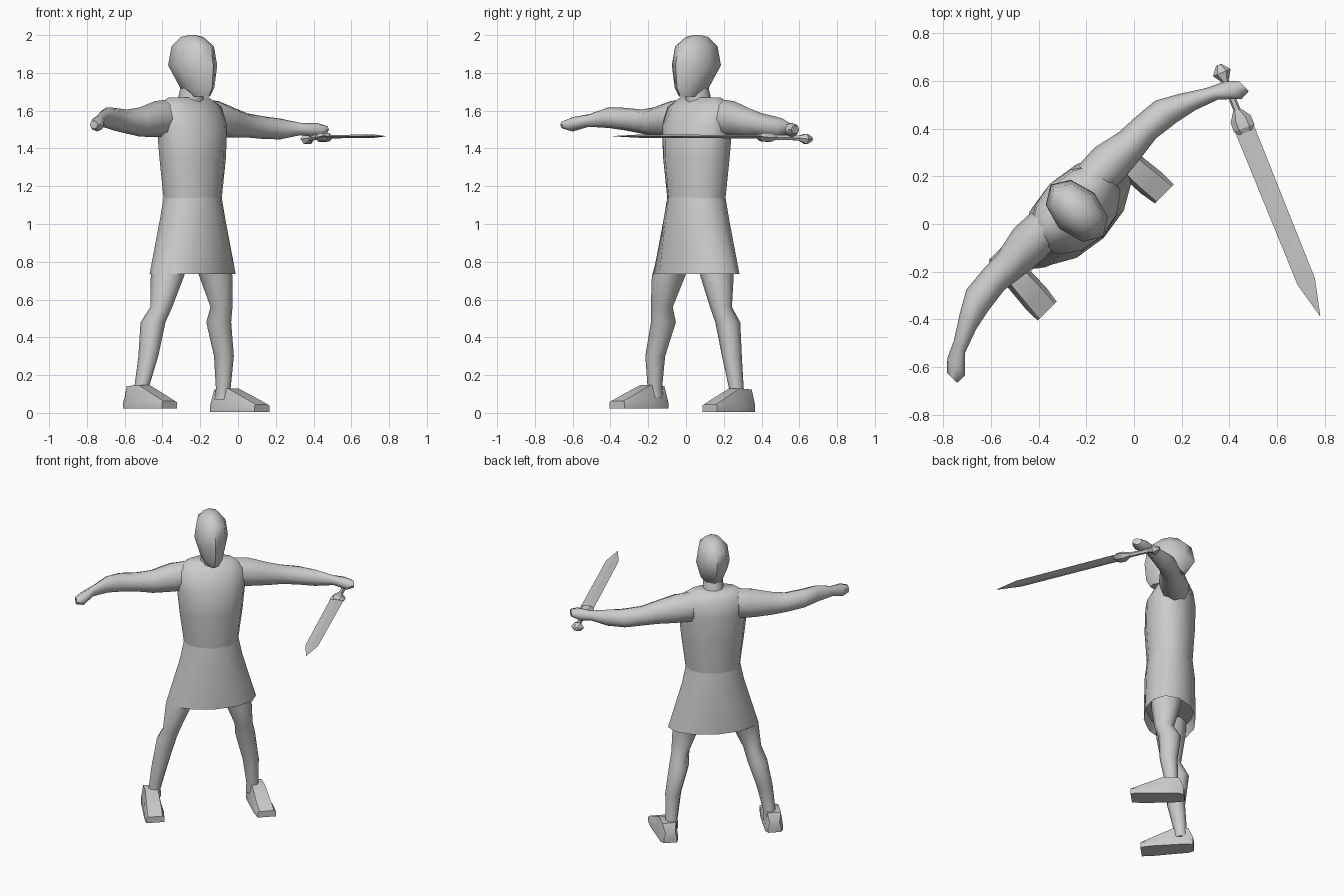
import bpy, bmesh, math
from mathutils import Vector

if "Cube" in bpy.data.objects:
    bpy.data.objects.remove(bpy.data.objects["Cube"])

grey = bpy.data.materials.new("plain_grey")
grey.diffuse_color = (0.6, 0.6, 0.6, 1)
grey.use_nodes = True
grey.node_tree.nodes["Principled BSDF"].inputs["Base Color"].default_value = grey.diffuse_color

BODY_LOC, BODY_TURN = (-0.24, 0.055, 0), math.radians(45)


def loft(name, rings, axis="Z", sides=8, loc=BODY_LOC, turn=BODY_TURN, phase=0.0, angle=50):
    """Skin a closed tube through rings of (x, y, z, half size a, half size b)."""
    bm = bmesh.new()
    loops = []
    for x, y, z, a, b in rings:
        loop = []
        for i in range(sides):
            t = 2 * math.pi * (i + phase) / sides
            p, q = a * math.cos(t), b * math.sin(t)
            off = Vector((p, q, 0)) if axis == "Z" else Vector((0, p, q))
            loop.append(bm.verts.new(Vector((x, y, z)) + off))
        loops.append(loop)
    for lo, hi in zip(loops, loops[1:]):
        for i in range(sides):
            j = (i + 1) % sides
            bm.faces.new((lo[i], lo[j], hi[j], hi[i]))
    bm.faces.new(loops[0][::-1])
    bm.faces.new(loops[-1])
    bmesh.ops.recalc_face_normals(bm, faces=bm.faces)
    me = bpy.data.meshes.new(name)
    bm.to_mesh(me)
    bm.free()
    ob = bpy.data.objects.new(name, me)
    bpy.context.collection.objects.link(ob)
    me.materials.append(grey)
    ob.location, ob.rotation_euler = loc, (0, 0, turn)
    bpy.ops.object.select_all(action="DESELECT")
    ob.select_set(True)
    bpy.context.view_layer.objects.active = ob
    bpy.ops.object.shade_smooth_by_angle(angle=math.radians(angle))
    return ob


# Head and neck
loft("head", [(0, -.06, 1.675, .04, .06), (0, -.035, 1.72, .07, .11), (0, 0, 1.84, .105, .155),
              (0, 0, 1.94, .09, .135), (0, .005, 1.99, .05, .07), (0, .005, 2.0, .015, .02)])
loft("neck", [(0, .02, 1.6, .08, .08), (0, .015, 1.665, .065, .07), (0, 0, 1.73, .06, .065)])

# Tunic: upper body and flared skirt with a hollow hem
loft("torso", [(0, 0, 1.12, .168, .14), (0, 0, 1.35, .198, .155), (0, .005, 1.52, .215, .155),
               (0, .03, 1.62, .215, .115), (0, .03, 1.67, .14, .06)], sides=12)
loft("skirt", [(0, 0, 1.15, .168, .14), (0, 0, 1.02, .195, .155), (0, 0, .735, .28, .16),
               (0, 0, .80, .25, .145)], sides=12)

# Arms: (distance out, y, z, half depth, half height, lift of the free arm)
ARM = [(.14, .045, 1.56, .085, .10, 0), (.24, .045, 1.555, .09, .095, 0),
       (.36, .038, 1.535, .07, .077, .005), (.45, .042, 1.522, .062, .064, .02),
       (.56, .03, 1.51, .064, .06, .045), (.65, -.005, 1.503, .048, .055, .06),
       (.75, -.055, 1.503, .034, .033, .045), (.82, -.105, 1.498, .052, .038, .03),
       (.865, -.125, 1.50, .03, .022, .025)]
loft("sword_arm", [(x, y, z, a, b) for x, y, z, a, b, up in ARM], axis="X")
loft("free_arm", [(-x, y, z + up, a, b) for x, y, z, a, b, up in ARM], axis="X")

# Legs from ankle to hip
loft("left_leg", [(-.352, .04, .08, .045, .045), (-.346, .035, .14, .038, .04), (-.32, .012, .3, .05, .055),
                  (-.272, .025, .48, .062, .07), (-.247, -.012, .56, .056, .06),
                  (-.20, -.01, .72, .085, .09), (-.12, 0, .92, .10, .10)])
loft("right_leg", [(.268, .04, .07, .045, .045), (.264, .035, .13, .038, .04), (.25, .016, .3, .05, .055),
                   (.215, .02, .48, .062, .07), (.20, -.016, .56, .056, .06),
                   (.165, -.01, .72, .085, .09), (.11, 0, .92, .10, .10)])


# Feet: flat-soled shoes built as a loft from heel to toe
def foot(name, heel_x, toe_x, sole):
    bm = bmesh.new()
    loops = []
    for k, y, low, top, z in ((0, .115, .04, .03, .06), (.1, .085, .055, .042, .12),
                              (.35, -.01, .058, .04, .125), (.75, -.14, .062, .045, .07),
                              (1, -.21, .056, .045, .04)):
        x = heel_x + (toe_x - heel_x) * k
        loops.append([bm.verts.new((x + dx, y, sole + dz)) for dx, dz in
                      ((-low, 0), (low, 0), (low, min(z, .035)), (top, z), (-top, z), (-low, min(z, .035)))])
    for lo, hi in zip(loops, loops[1:]):
        for i in range(6):
            bm.faces.new((lo[i], lo[(i + 1) % 6], hi[(i + 1) % 6], hi[i]))
    bm.faces.new(loops[0])
    bm.faces.new(loops[-1])
    bmesh.ops.recalc_face_normals(bm, faces=bm.faces)
    me = bpy.data.meshes.new(name)
    bm.to_mesh(me)
    bm.free()
    me.materials.append(grey)
    ob = bpy.data.objects.new(name, me)
    bpy.context.collection.objects.link(ob)
    ob.location, ob.rotation_euler = BODY_LOC, (0, 0, BODY_TURN)
    bpy.ops.object.select_all(action="DESELECT")
    ob.select_set(True)
    bpy.context.view_layer.objects.active = ob
    bpy.ops.object.shade_smooth_by_angle(angle=math.radians(45))


foot("left_foot", -.365, -.385, .022)
foot("right_foot", .285, .31, .004)

# Sword: lofted along its length from the pommel
sword = dict(axis="X", loc=(.37, .63, 1.45), turn=math.atan2(-1.015, .41), angle=25)
loft("pommel", [(-.04, 0, 0, .012, .012), (-.005, 0, 0, .04, .032), (.035, 0, .005, .014, .014)], sides=6, **sword)
loft("grip", [(.02, 0, .005, .015, .015), (.19, 0, .01, .015, .015)], sides=6, **sword)
loft("guard", [(.165, 0, .01, .018, .015), (.205, 0, .008, .045, .027), (.245, 0, .01, .046, .026),
               (.265, 0, .01, .035, .014)], sides=6, **sword)
loft("blade", [(.25, 0, .012, .042, .009), (.94, 0, .015, .039, .009), (1.095, 0, .015, .001, .001)],
     sides=4, **sword)
